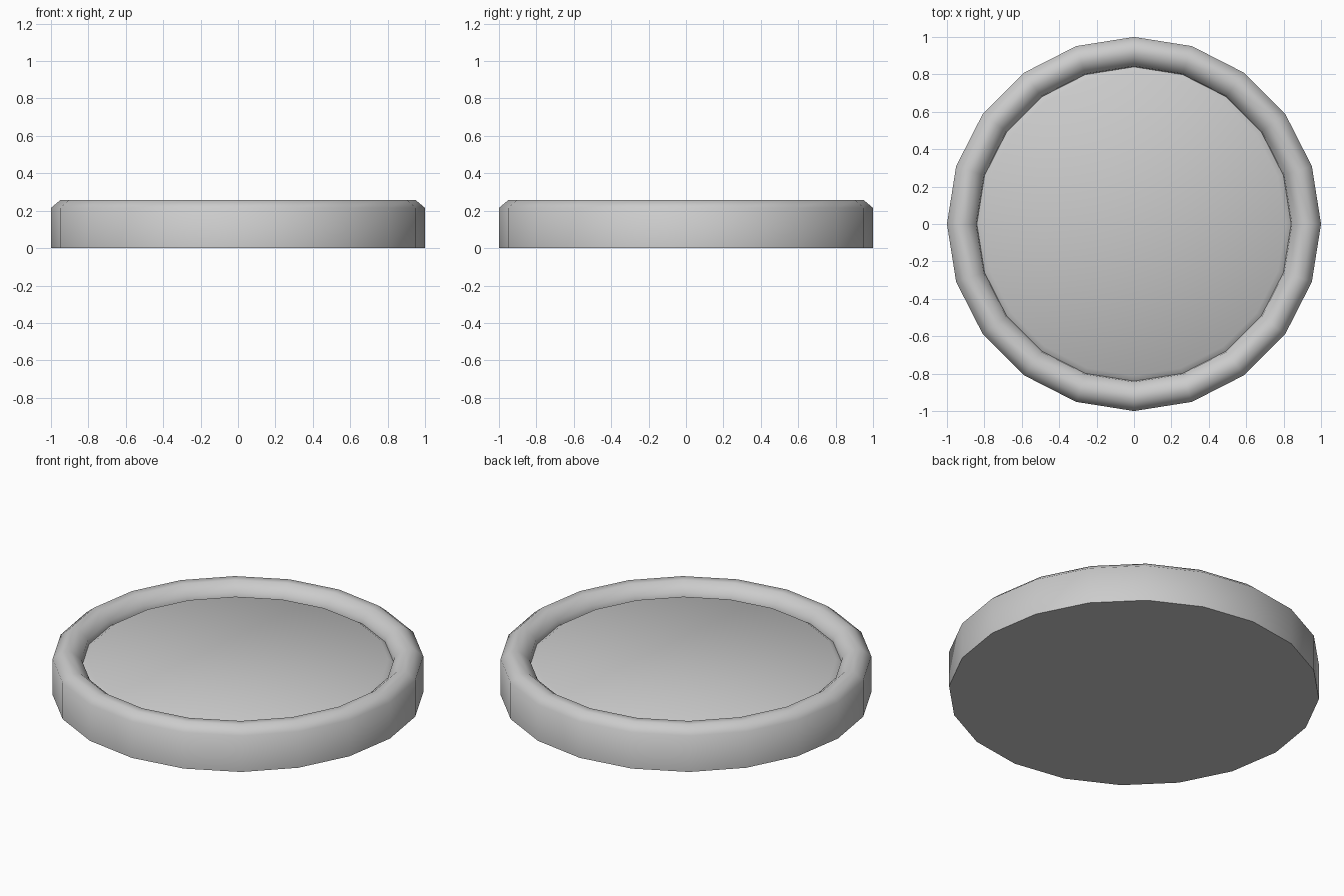
import bpy, bmesh, math

if "Cube" in bpy.data.objects:
    bpy.data.objects.remove(bpy.data.objects["Cube"])

SIDES = 20


def lathe(name, profile):
    """Spin (radius, z) points around z; both ends are capped flat."""
    bm = bmesh.new()
    rings = []
    for r, z in profile:
        rings.append([bm.verts.new((r * math.cos(2 * math.pi * i / SIDES),
                                    r * math.sin(2 * math.pi * i / SIDES), z))
                      for i in range(SIDES)])
    for a, b in zip(rings, rings[1:]):
        for i in range(SIDES):
            j = (i + 1) % SIDES
            bm.faces.new((a[i], a[j], b[j], b[i]))
    bm.faces.new(rings[0][::-1])
    bm.faces.new(rings[-1])
    mesh = bpy.data.meshes.new(name)
    bm.to_mesh(mesh)
    bm.free()
    obj = bpy.data.objects.new(name, mesh)
    bpy.context.collection.objects.link(obj)
    bpy.ops.object.select_all(action='DESELECT')
    bpy.context.view_layer.objects.active = obj
    obj.select_set(True)
    bpy.ops.object.shade_smooth_by_angle(angle=math.radians(50))
    return obj


# Shallow round dish: outer wall, bevelled rim, sloped inner wall,
# narrow groove and a slightly raised floor with a bevelled edge
lathe("round_dish", [
    (1.00, 0.00), (1.00, 0.215), (0.95, 0.257), (0.90, 0.257),
    (0.845, 0.21), (0.84, 0.18), (0.81, 0.20),
])
